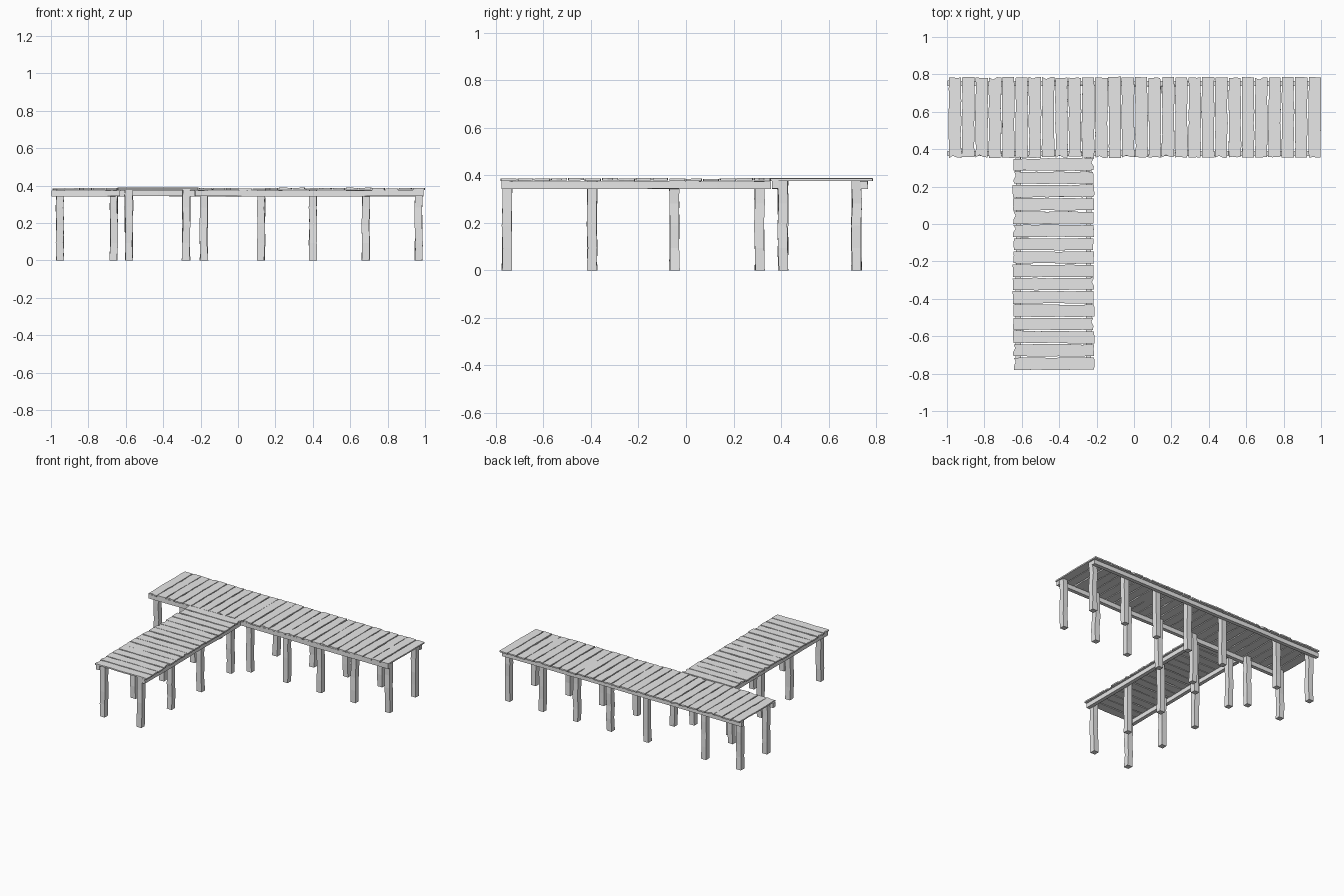
import bpy
import bmesh
import random
from mathutils import Vector, Matrix

random.seed(4)

cube = bpy.data.objects.get("Cube")
if cube:
    bpy.data.objects.remove(cube, do_unlink=True)

# Weathered wood
GREY = (0.8, 0.8, 0.8, 1)
wood = bpy.data.materials.new("grey_wood")
wood.use_nodes = True
wood.diffuse_color = GREY
for node in wood.node_tree.nodes:
    if node.type == "BSDF_PRINCIPLED":
        node.inputs["Base Color"].default_value = GREY


def jitter(amount):
    return random.uniform(-amount, amount)


def finish(name, bm):
    bmesh.ops.recalc_face_normals(bm, faces=bm.faces)
    mesh = bpy.data.meshes.new(name)
    bm.to_mesh(mesh)
    bm.free()
    mesh.materials.append(wood)
    obj = bpy.data.objects.new(name, mesh)
    bpy.context.collection.objects.link(obj)
    return obj


def timber(name, low, high, axis, cuts, wobble):
    """Square-cut timber with slightly hewn sides along one axis."""
    low, high = Vector(low), Vector(high)
    bm = bmesh.new()
    bmesh.ops.create_cube(bm, size=1)
    long_edges = [e for e in bm.edges
                  if abs((e.verts[0].co - e.verts[1].co)[axis]) > 0.5]
    bmesh.ops.subdivide_edges(bm, edges=long_edges, cuts=cuts)
    size, middle = high - low, (low + high) / 2
    shifts = {}
    for v in bm.verts:
        ring = round(v.co[axis], 3)
        if ring not in shifts:
            shifts[ring] = [jitter(wobble) for _ in range(3)]
        for i in range(3):
            v.co[i] = v.co[i] * size[i] + middle[i]
            if i != axis:
                v.co[i] += shifts[ring][i] + jitter(wobble * 0.4)
    return finish(name, bm)


def plank(name, centre, length, width, along_y):
    """Thin board with wavy edges and chipped ends."""
    bm = bmesh.new()
    bmesh.ops.create_grid(bm, x_segments=7, y_segments=3, size=0.5)
    end_shift = {-1: jitter(0.003), 1: jitter(0.003)}
    chipped = random.random() < 0.4
    chip_side = random.choice((-1, 1))
    for v in bm.verts:
        u, w = v.co.x, v.co.y
        side = 1 if u > 0 else -1
        v.co.x = u * length
        v.co.y = w * width
        if abs(w) > 0.49:
            v.co.y += jitter(0.0025)
        if abs(u) > 0.49:
            v.co.x += end_shift[side] + jitter(0.002)
            if chipped and side == chip_side and 0 < w < 0.3:
                v.co.x -= side * 0.011
    bm.transform(Matrix.Rotation(jitter(0.006), 4, "Z"))
    bm.transform(Matrix.Rotation(jitter(0.015), 4, "X"))
    if along_y:
        bm.transform(Matrix.Rotation(1.5708, 4, "Z"))
    bm.transform(Matrix.Translation(centre))
    obj = finish(name, bm)
    board = obj.modifiers.new("thickness", "SOLIDIFY")
    board.thickness = 0.01
    board.offset = -1


BEAM_LOW, BEAM_HIGH = 0.343, 0.375
DECK = 0.387

# Long walkway boards
for i in range(28):
    x = -0.957 + i * 0.0712
    plank("long_deck_board", (x, 0.57, DECK + jitter(0.002)),
          0.428, 0.065, True)

# Branch walkway boards
for i in range(16):
    y = 0.318 - i * 0.071
    plank("branch_deck_board", (-0.43, y, DECK + jitter(0.002)),
          0.43, 0.064, False)

# Beams under both walkways
for name, y in (("front", 0.363), ("back", 0.737)):
    timber("long_beam_" + name, (-0.997, y, BEAM_LOW),
           (0.992, y + 0.028, BEAM_HIGH), 0, 6, 0.0015)
for name, x in (("right", -0.632), ("left", -0.256)):
    timber("branch_beam_" + name, (x, -0.777, BEAM_LOW),
           (x + 0.028, 0.358, BEAM_HIGH), 1, 4, 0.0015)


def post(name, x, y):
    timber(name, (x - 0.02, y - 0.02, 0), (x + 0.02, y + 0.02, 0.376),
           2, 3, 0.003)


# Posts inside the beams
for x in (-0.952, -0.665, -0.182, 0.123, 0.4, 0.683, 0.966):
    for y in (0.408, 0.718):
        post("long_walkway_post", x, y)
for y in (-0.754, -0.395, -0.05, 0.309):
    for x in (-0.583, -0.278):
        post("branch_walkway_post", x, y)
